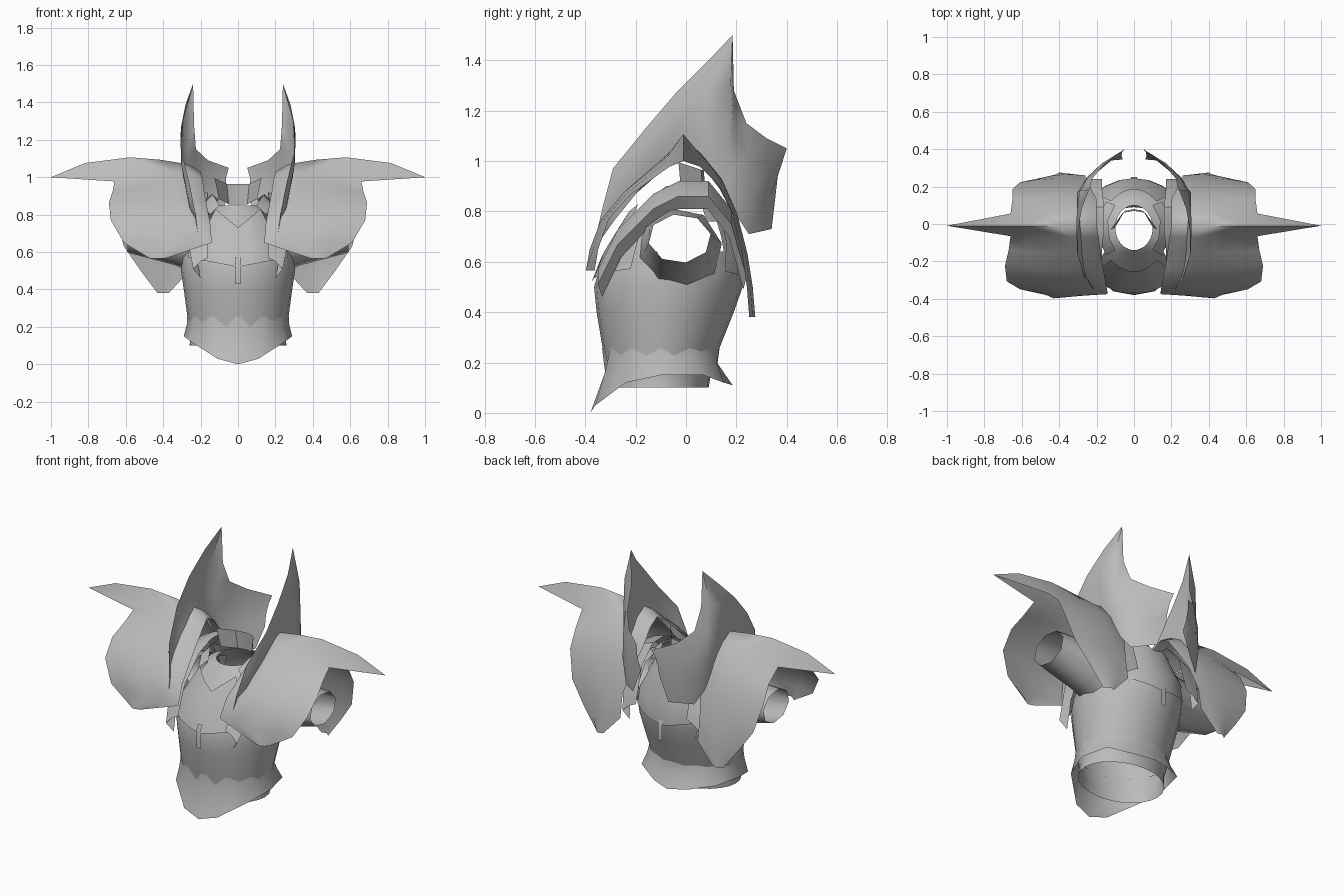
import bpy
import bmesh
import math
from mathutils import Vector

cube = bpy.data.objects.get("Cube")
if cube:
    bpy.data.objects.remove(cube, do_unlink=True)

steel = bpy.data.materials.new("steel grey")
steel.use_nodes = True
GREY = (0.5, 0.5, 0.5, 1.0)
steel.diffuse_color = GREY
steel.node_tree.nodes["Principled BSDF"].inputs["Base Color"].default_value = GREY


def sheet(name, rows, closed=False, mirror=False, drop=None, angle=40):
    """Skin a grid of points; drop removes faces whose centre passes a test."""
    bm = bmesh.new()
    grid = [[bm.verts.new(p) for p in row] for row in rows]
    count = len(grid[0])
    for low, high in zip(grid, grid[1:]):
        for i in range(count if closed else count - 1):
            j = (i + 1) % count
            bm.faces.new((low[i], low[j], high[j], high[i]))
    if drop:
        doomed = [f for f in bm.faces if drop(f.calc_center_median())]
        bmesh.ops.delete(bm, geom=doomed, context="FACES")
    bmesh.ops.remove_doubles(bm, verts=bm.verts, dist=0.0005)
    bmesh.ops.recalc_face_normals(bm, faces=bm.faces)
    mesh = bpy.data.meshes.new(name)
    bm.to_mesh(mesh)
    bm.free()
    mesh.materials.append(steel)
    obj = bpy.data.objects.new(name, mesh)
    bpy.context.collection.objects.link(obj)
    bpy.ops.object.select_all(action="DESELECT")
    obj.select_set(True)
    bpy.context.view_layer.objects.active = obj
    bpy.ops.object.shade_smooth_by_angle(angle=math.radians(angle))
    if mirror:
        obj.modifiers.new("Mirror", "MIRROR")


def ring(half_width, front, back, height, sides=24):
    """Oval ring starting at the front; height is a number or (front, side, back)."""
    points = []
    for i in range(sides):
        a = math.tau * i / sides
        c, s = math.cos(a), math.sin(a)
        if isinstance(height, tuple):
            end = height[0] if c > 0 else height[2]
            z = end + (height[1] - end) * abs(s)
        else:
            z = height
        y = (front + back) / 2 - (back - front) / 2 * c
        points.append((half_width * s, y, z))
    return points


def at_armhole(c):
    return abs(c.x) > 0.12 and ((c.y + 0.02) / 0.16) ** 2 + ((c.z - 0.69) / 0.13) ** 2 < 1


# Torso, open at the waist, neck and arms
torso = [
    (0.26, -0.31, 0.09, 0.1), (0.25, -0.31, 0.1, 0.16), (0.27, -0.33, 0.13, 0.25),
    (0.29, -0.355, 0.19, 0.4), (0.305, -0.365, 0.225, 0.5), (0.305, -0.345, 0.235, 0.57),
    (0.29, -0.315, 0.23, 0.64), (0.265, -0.27, 0.21, 0.7), (0.23, -0.215, 0.18, 0.76),
    (0.17, -0.165, 0.14, 0.82), (0.1, -0.14, 0.1, 0.85),
]
sheet("torso", [ring(*r) for r in torso], closed=True, drop=at_armhole)

# Chest and back yoke with a V neckline
yoke = [
    (0.31, -0.375, 0.245, (0.52, 0.58, 0.52)),
    (0.28, -0.335, 0.245, (0.62, 0.7, 0.62)),
    (0.17, -0.255, 0.185, (0.73, 0.87, 0.8)),
]
sheet("yoke", [ring(*r) for r in yoke], closed=True,
      drop=lambda c: abs(c.x) > 0.17 and abs(c.y + 0.04) < 0.19)

# Small tabs hanging from the yoke
for name, y in (("front_tab", -0.378), ("back_tab", 0.25)):
    lean = 0.015 if y < 0 else -0.02
    sheet(name, [[(-0.015, y, z), (0.015, y, z)] for z in (0.43, 0.54)]
          + [[(x, y + lean, 0.57) for x in (-0.015, 0.015)]])

# Flared waist skirt, longest at the front, its top edge lying on the torso
hem = [(0, -0.38, 0), (0.11, -0.36, 0.03), (0.25, -0.24, 0.12), (0.29, -0.1, 0.15),
       (0.25, 0.07, 0.15), (0.11, 0.15, 0.12), (0, 0.185, 0.11)]
skirt = [[Vector(p) for p in hem], [], []]
for low, top in zip(skirt[0], ring(0.272, -0.333, 0.133, 0.255, sides=12)):
    top = Vector(top)
    waist = low.lerp(top, 0.6)
    waist.x *= 0.98
    waist.y = max(-0.32, min(0.125, waist.y))
    skirt[1].append(waist)
    skirt[2].append(top)
sheet("waist_skirt", skirt, mirror=True, angle=60)

# Sleeve tubes
sleeve = [(0.22, 0.17, 0.175, 0.64), (0.33, 0.145, 0.14, 0.665), (0.59, 0.125, 0.097, 0.692)]
rows = []
for x, ry, rz, z in sleeve:
    turn = [math.tau * (i + 0.25) / 8 for i in range(8)]
    rows.append([(x, -0.025 + ry * math.cos(a), z + rz * math.sin(a)) for a in turn])
sheet("sleeve", rows, closed=True, mirror=True, angle=60)

# Shoulder straps arching from chest to back, folded under at the outer edge
strap = [(-0.35, 0.57, 0.16, 0.24), (-0.27, 0.73, 0.17, 0.27), (-0.13, 0.87, 0.17, 0.3),
         (-0.03, 0.92, 0.16, 0.3), (0.09, 0.92, 0.16, 0.3), (0.18, 0.81, 0.17, 0.29),
         (0.24, 0.6, 0.17, 0.26)]
sheet("shoulder_strap",
      [[(a, y, z), ((a + b) / 2, y, z - 0.02), (b, y, z - 0.06), (b - 0.04, y * 0.95, z - 0.11)]
       for y, z, a, b in strap], mirror=True)

# Neck guard standing behind the neck, and the side wings of the neckline
guard = [(0, 0.07, 0.965), (0.06, 0.06, 0.965), (0.125, -0.03, 0.995)]
sheet("neck_guard", [guard, [(x * 0.82, y + 0.01, z - 0.11) for x, y, z in guard]], mirror=True)
wing = [(0.1, -0.14, 0.85), (0.13, -0.08, 0.9), (0.14, 0.02, 0.91), (0.1, 0.1, 0.88)]
sheet("neck_wing", [wing, [(x + 0.05, y * 1.2, z - 0.05) for x, y, z in wing]], mirror=True)

# Pauldron: y, z, inner x, outer x, from front hem over the shoulder to back hem
arch = [
    (-0.39, 0.565, 0.4, 0.47), (-0.375, 0.65, 0.15, 0.61), (-0.33, 0.77, 0.18, 0.68),
    (-0.24, 0.88, 0.23, 0.69), (-0.15, 0.96, 0.25, 0.67), (-0.07, 1.03, 0.26, 0.66),
    (-0.01, 1.07, 0.27, 1), (0.06, 1.03, 0.27, 0.66), (0.14, 0.93, 0.27, 0.65),
    (0.2, 0.79, 0.27, 0.65), (0.24, 0.63, 0.27, 0.61), (0.26, 0.5, 0.27, 0.52),
    (0.27, 0.38, 0.38, 0.43),
]
rows = []
for y, z, a, b in arch:
    # Flange turned in towards the neck, fading out down the front and back
    fade = max(0, min(1, (z - 0.7) / 0.2))
    row = [(a - 0.01 - 0.06 * fade, y * (1 - 0.05 * fade), z - 0.04 * fade)]
    for t in (0, 0.2, 0.42, 0.75, 1):
        bump = math.sin(math.pi * t)
        if b == 1:
            lift = 0.04 * bump - 0.07 * t ** 4
        else:
            lift = -0.25 * t ** 2 * max(0, z - 0.82)
        row.append((a + (b - a) * t, y * (1 + 0.05 * bump - 0.07 * t), z + lift))
    rows.append(row)
sheet("pauldron", rows, mirror=True, angle=75)

# Tall horned neck plates: bottom point and top point of each upright strip
horn = [
    ((0.19, -0.37, 0.64), (0.21, -0.365, 0.67)), ((0.2, -0.33, 0.7), (0.23, -0.33, 0.82)),
    ((0.24, -0.28, 0.77), (0.26, -0.29, 0.97)), ((0.27, -0.15, 0.93), (0.3, -0.16, 1.13)),
    ((0.28, -0.03, 1.04), (0.3, -0.04, 1.27)), ((0.28, 0.08, 0.97), (0.28, 0.08, 1.39)),
    ((0.28, 0.16, 0.86), (0.24, 0.185, 1.5)), ((0.27, 0.19, 0.8), (0.235, 0.19, 1.28)),
    ((0.23, 0.25, 0.71), (0.225, 0.24, 1.15)), ((0.12, 0.34, 0.73), (0.16, 0.32, 1.09)),
    ((0.06, 0.345, 0.88), (0.05, 0.4, 1.05)),
]
rows = []
for low, high in horn:
    low, high = Vector(low), Vector(high)
    bulge = Vector((0.06 * (high.z - low.z), 0, 0))
    rows.append([low, low.lerp(high, 0.35) + bulge, low.lerp(high, 0.7) + bulge, high])
sheet("horn_plate", rows, mirror=True, angle=50)
